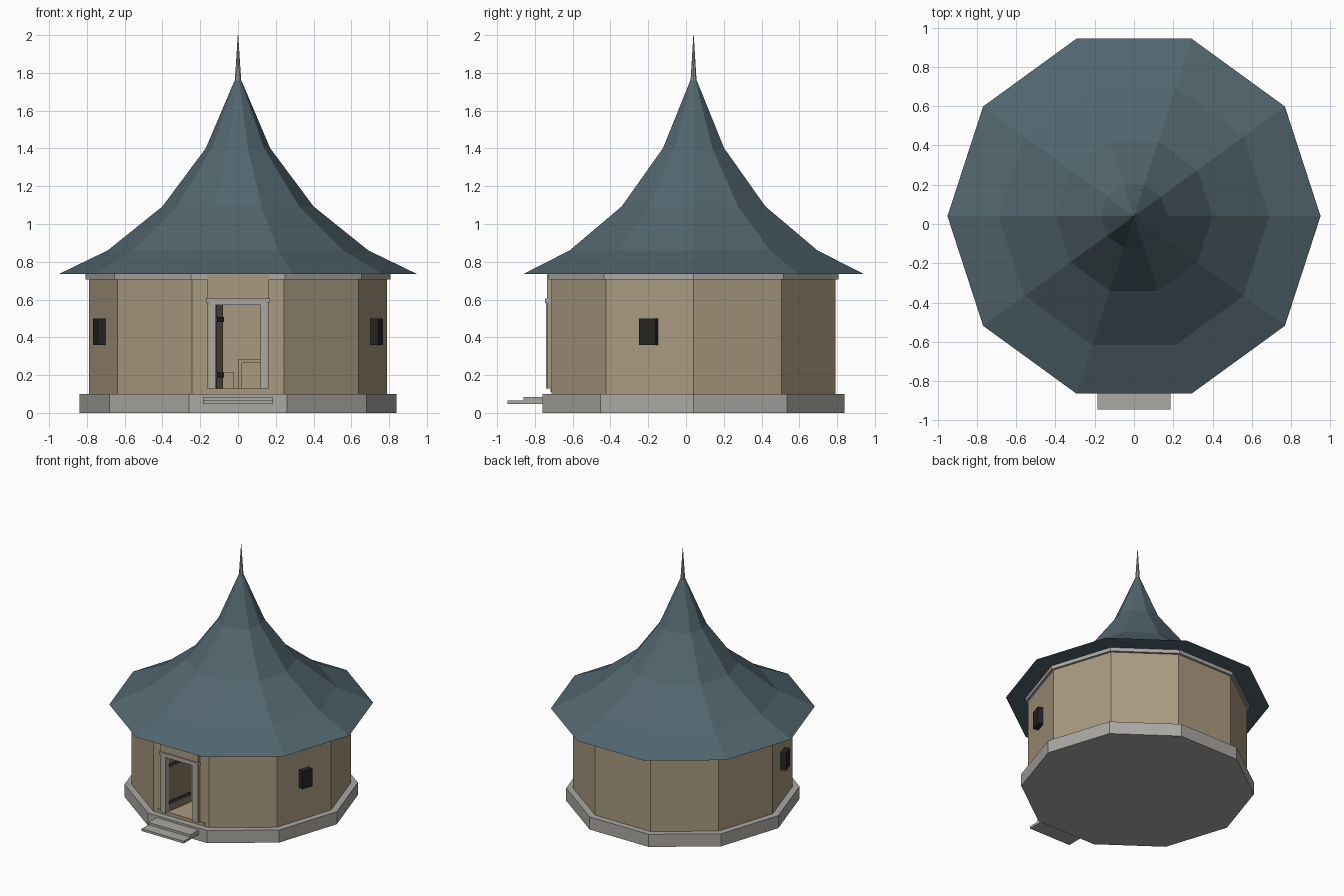
import bpy, bmesh, math
from mathutils import Matrix, Vector

if "Cube" in bpy.data.objects:
    bpy.data.objects.remove(bpy.data.objects["Cube"])

CY = 0.04          # y of the building's axis
SIDES = 10


def material(name, r, g, b):
    lin = [((c / 255 + 0.055) / 1.055) ** 2.4 for c in (r, g, b)]
    m = bpy.data.materials.new(name)
    m.diffuse_color = (*lin, 1)
    m.use_nodes = True
    m.node_tree.nodes["Principled BSDF"].inputs["Base Color"].default_value = m.diffuse_color
    return m


ROOF = material("slate blue roof", 82, 102, 110)
WALL = material("tan plaster", 170, 154, 128)
STONE = material("grey stone", 170, 168, 163)
DARK = material("black shutter", 38, 38, 38)
DOOR = material("brown wood", 140, 122, 96)
IRON = material("dark iron", 52, 62, 66)


def finish(name, bm, mat):
    bmesh.ops.recalc_face_normals(bm, faces=bm.faces)
    me = bpy.data.meshes.new(name)
    bm.to_mesh(me)
    bm.free()
    me.materials.append(mat)
    ob = bpy.data.objects.new(name, me)
    bpy.context.collection.objects.link(ob)
    return ob


def lathe(name, profile, mat, hollow=False, sides=SIDES):
    """Revolve (radius, z) points; solid ones get end caps, hollow ones close on themselves."""
    bm = bmesh.new()
    rings = []
    for r, z in profile:
        rings.append([bm.verts.new((r * math.cos(math.tau * i / sides),
                                    CY + r * math.sin(math.tau * i / sides), z))
                      for i in range(sides)])
    pairs = list(zip(rings, rings[1:]))
    if hollow:
        pairs.append((rings[-1], rings[0]))
    for a, b in pairs:
        for i in range(sides):
            j = (i + 1) % sides
            bm.faces.new((a[i], a[j], b[j], b[i]))
    if not hollow:
        bm.faces.new(rings[0])
        bm.faces.new(rings[-1])
    return finish(name, bm, mat)


def box(name, x, y, z, mat, pivot=None, angle=0):
    """Box from min/max ranges, optionally turned about z through a pivot."""
    bm = bmesh.new()
    bmesh.ops.create_cube(bm, size=1)
    for v in bm.verts:
        v.co = Vector([(lo + hi) / 2 + c * (hi - lo) for c, (lo, hi) in zip(v.co, (x, y, z))])
    if pivot:
        p = Vector(pivot)
        bmesh.ops.rotate(bm, verts=bm.verts, cent=p, matrix=Matrix.Rotation(angle, 3, 'Z'))
    return finish(name, bm, mat)


# Stone plinth, floor and steps
lathe("plinth", [(0.84, 0), (0.84, 0.1)], STONE)
lathe("floor", [(0.76, 0.09), (0.76, 0.125)], WALL)
box("upper_step", (-0.185, 0.185), (-0.86, -0.74), (0.066, 0.084), STONE)
box("lower_step", (-0.185, 0.185), (-0.945, -0.74), (0.048, 0.066), STONE)
box("door_sill", (-0.21, 0.21), (-0.718, -0.68), (0.11, 0.13), WALL)

# Hollow wall, cornice and raised entrance panel
wall = lathe("wall", [(0.79, 0.1), (0.79, 0.735), (0.74, 0.735), (0.74, 0.1)], WALL, hollow=True)
lathe("cornice", [(0.808, 0.705), (0.808, 0.734), (0.77, 0.734), (0.77, 0.705)], STONE, hollow=True)
panel = box("entrance_panel", (-0.165, 0.165), (-0.735, -0.70), (0.128, 0.733), WALL)

# Doorway opening
cutter = box("doorway_cutter", (-0.122, 0.122), (-0.85, -0.6), (0.127, 0.575), WALL)
cutter.hide_render = True
cutter.hide_viewport = True
for ob in (wall, panel):
    mod = ob.modifiers.new("doorway", 'BOOLEAN')
    mod.operation = 'DIFFERENCE'
    mod.solver = 'EXACT'
    mod.object = cutter

# Door frame
for side, s in (("left", -1), ("right", 1)):
    x = sorted((s * 0.118, s * 0.152))
    box(f"door_post_{side}", x, (-0.741, -0.69), (0.128, 0.58), STONE)
box("door_lintel", (-0.152, 0.152), (-0.741, -0.69), (0.572, 0.585), STONE)
box("door_lintel_cap", (-0.17, 0.17), (-0.746, -0.70), (0.582, 0.606), STONE)

# Door swung inward, with iron straps
hinge, swing = (-0.118, -0.70, 0), -math.radians(9)
box("door", (-0.135, -0.115), (-0.70, -0.47), (0.13, 0.57), DOOR, hinge, swing)
for n, z in (("lower", 0.2), ("upper", 0.495)):
    box(f"door_strap_{n}", (-0.116, -0.109), (-0.70, -0.48), (z - 0.013, z + 0.013), IRON, hinge, swing)

# Simple furniture seen through the doorway
box("table_top", (0, 0.2), (-0.1, 0.2), (0.265, 0.282), WALL)
for i, (x, y) in enumerate([(0.0, -0.1), (0.18, -0.1), (0.0, 0.18), (0.18, 0.18)]):
    box(f"table_leg_{i}", (x, x + 0.02), (y, y + 0.02), (0.12, 0.27), WALL)
box("stool", (-0.08, -0.02), (-0.05, 0.02), (0.12, 0.213), WALL)

# Shutter boxes on the two front side facets
for side, a in (("right", -18), ("left", 198)):
    box(f"window_{side}", (0.735, 0.793), (CY - 0.046, CY + 0.046), (0.36, 0.5), DARK,
        (0, CY, 0), math.radians(a))

# Flared tent roof and spire
lathe("roof", [(0.95, 0.734), (0.69, 0.86), (0.40, 1.093), (0.17, 1.402), (0.018, 1.76)], ROOF)
lathe("spire", [(0.017, 1.755), (0.0012, 2.0)], STONE)
